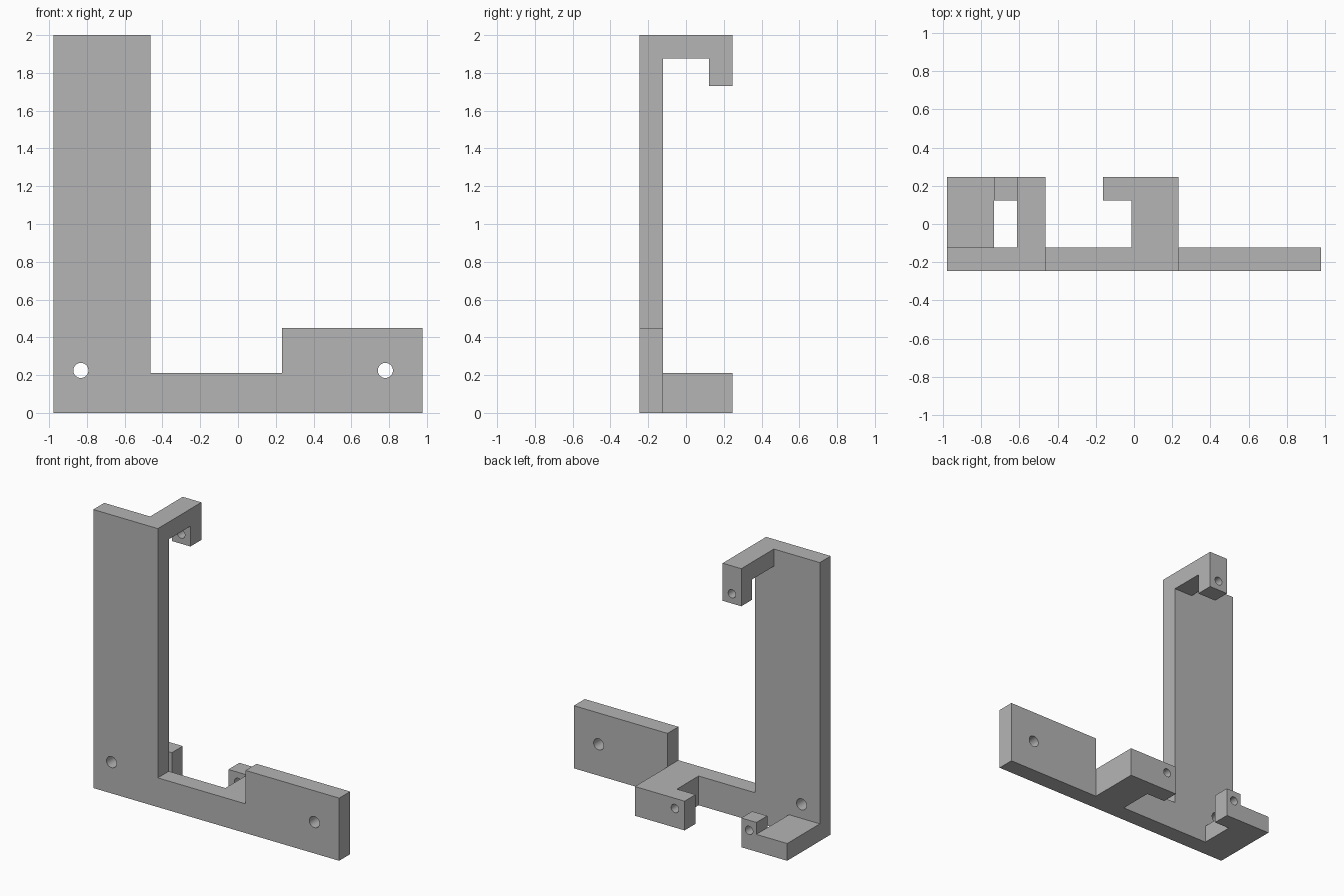
import bpy
import bmesh
from mathutils import Vector

cube = bpy.data.objects.get("Cube")
if cube:
    bpy.data.objects.remove(cube, do_unlink=True)

grey = bpy.data.materials.new("plain_grey")
grey.use_nodes = True
GREY = (0.46, 0.46, 0.46, 1)
grey.diffuse_color = GREY
grey.node_tree.nodes["Principled BSDF"].inputs["Base Color"].default_value = GREY

# Shared dimensions
FRONT, INNER, LIP, BACK = -0.247, -0.123, 0.123, 0.247
LEFT, RIGHT = -0.977, 0.977
POST_X, STEP_X = -0.464, 0.233
RAIL_Z, PANEL_Z, TOP = 0.21, 0.45, 2.0
THICK = 0.124


def extrude(name, outline, axis, start, end):
    """Extrude a 2D outline along one axis into a solid part."""
    bm = bmesh.new()
    verts = []
    for point in outline:
        co = list(point)
        co.insert(axis, start)
        verts.append(bm.verts.new(co))
    face = bm.faces.new(verts)
    moved = bmesh.ops.extrude_face_region(bm, geom=[face])["geom"]
    offset = Vector((0, 0, 0))
    offset[axis] = end - start
    bmesh.ops.translate(bm, vec=offset,
                        verts=[v for v in moved if isinstance(v, bmesh.types.BMVert)])
    bmesh.ops.recalc_face_normals(bm, faces=bm.faces)
    mesh = bpy.data.meshes.new(name)
    bm.to_mesh(mesh)
    bm.free()
    mesh.materials.append(grey)
    obj = bpy.data.objects.new(name, mesh)
    bpy.context.collection.objects.link(obj)
    return obj


def cut(obj, cutter):
    """Subtract the cutter from the part, then discard it."""
    mod = obj.modifiers.new("cut", "BOOLEAN")
    mod.operation = "DIFFERENCE"
    mod.solver = "EXACT"
    mod.object = cutter
    bpy.context.view_layer.objects.active = obj
    bpy.ops.object.modifier_apply(modifier=mod.name)
    bpy.data.objects.remove(cutter, do_unlink=True)


def drill(obj, x, y, z, radius):
    """Drill a round hole from front to back through a part."""
    bpy.ops.mesh.primitive_cylinder_add(vertices=32, radius=radius, depth=0.2,
                                        location=(x, y, z), rotation=(1.570796, 0, 0))
    cutter = bpy.context.object
    cutter.data.materials.append(grey)
    cut(obj, cutter)


# Front plate: tall post, low rail and raised panel in one outline
plate = extrude("front_plate", [
    (LEFT, 0), (RIGHT, 0), (RIGHT, PANEL_Z), (STEP_X, PANEL_Z),
    (STEP_X, RAIL_Z), (POST_X, RAIL_Z), (POST_X, TOP), (LEFT, TOP)], 1, FRONT, INNER)
for x in (-0.832, 0.78):
    drill(plate, x, (FRONT + INNER) / 2, 0.225, 0.04)

# Top hook reaching back and turning down
hook = extrude("top_hook", [
    (INNER, TOP), (BACK, TOP), (BACK, 1.73), (LIP, 1.73),
    (LIP, TOP - THICK), (INNER, TOP - THICK)], 0, -0.612, POST_X)
drill(hook, -0.538, (LIP + BACK) / 2, 1.80, 0.03)

# Middle bracket with a sideways lip
middle = extrude("middle_bracket", [
    (-0.014, INNER), (STEP_X, INNER), (STEP_X, BACK), (-0.162, BACK),
    (-0.162, LIP), (-0.014, LIP)], 2, 0, RAIL_Z)
drill(middle, -0.085, (LIP + BACK) / 2, 0.137, 0.03)

# Corner bracket: low foot ending in a taller lip
corner = extrude("corner_bracket", [
    (LEFT, INNER), (-0.732, INNER), (-0.732, LIP), (-0.612, LIP),
    (-0.612, BACK), (LEFT, BACK)], 2, 0, RAIL_Z)
cut(corner, extrude("foot_cutter", [
    (-1.1, THICK), (-0.732, THICK), (-0.732, 0.3), (-1.1, 0.3)], 1, -0.3, 0.3))
drill(corner, -0.674, (LIP + BACK) / 2, 0.137, 0.03)
